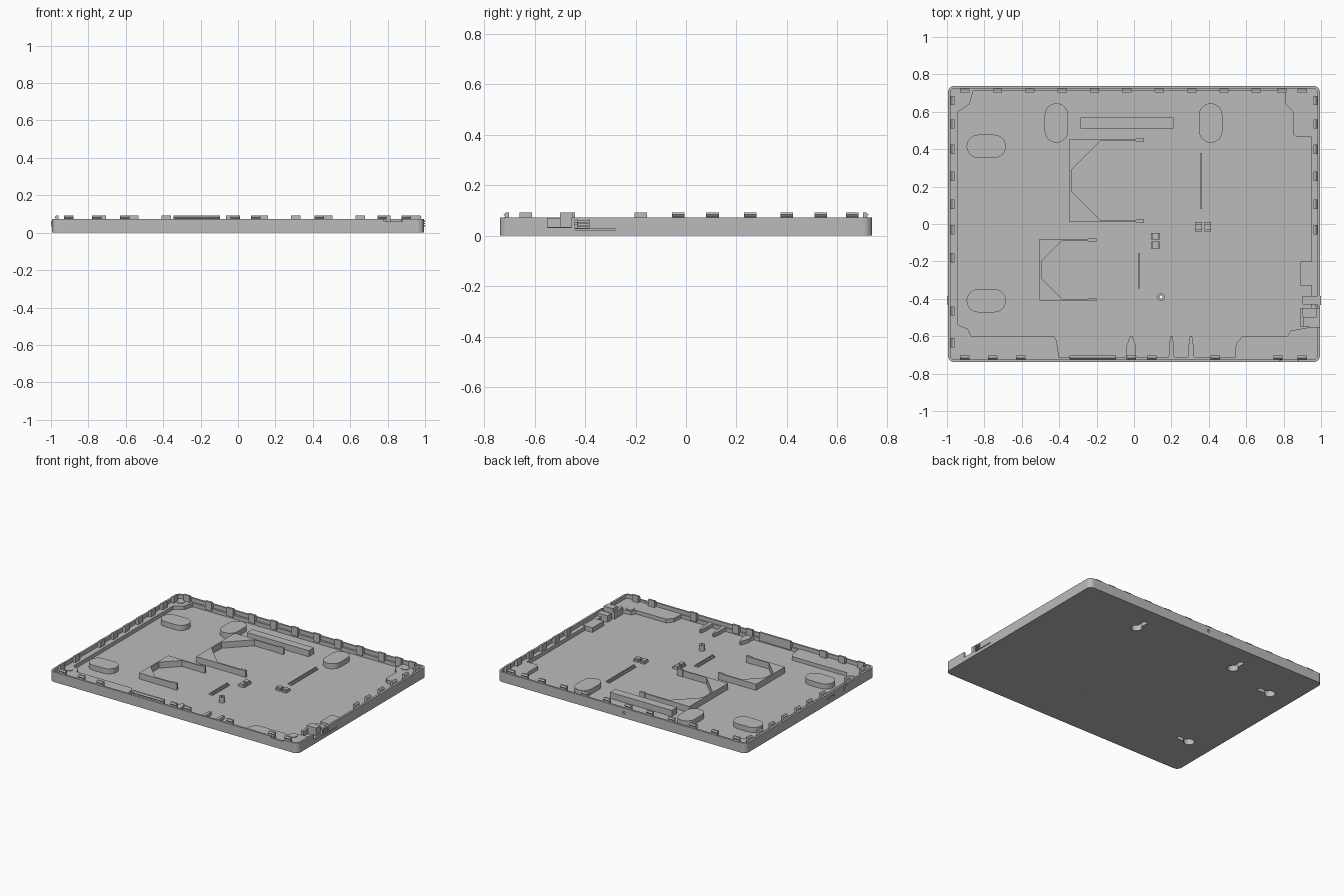
import bpy, bmesh
from math import pi, cos, sin
from mathutils import Matrix, Vector

default_cube = bpy.data.objects.get("Cube")
if default_cube:
    bpy.data.objects.remove(default_cube, do_unlink=True)

FLOOR, LEDGE, RIM, TOP = 0.018, 0.045, 0.072, 0.092
HALF_X, HALF_Y = 0.995, 0.738

grey = bpy.data.materials.new("plain grey plastic")
grey.use_nodes = True
colour = (0.5, 0.5, 0.5, 1)
grey.diffuse_color = colour
grey.node_tree.nodes["Principled BSDF"].inputs["Base Color"].default_value = colour


def add_prism(bm, points, low, high, matrix=Matrix()):
    """Extrude a closed outline from low to high."""
    bottom = [bm.verts.new(matrix @ Vector((x, y, low))) for x, y in points]
    top = [bm.verts.new(matrix @ Vector((x, y, high))) for x, y in points]
    bm.faces.new(bottom[::-1])
    bm.faces.new(top)
    count = len(points)
    for i in range(count):
        j = (i + 1) % count
        bm.faces.new((bottom[i], bottom[j], top[j], top[i]))


def finish(name, bm):
    bmesh.ops.recalc_face_normals(bm, faces=bm.faces)
    mesh = bpy.data.meshes.new(name)
    bm.to_mesh(mesh)
    bm.free()
    mesh.materials.append(grey)
    obj = bpy.data.objects.new(name, mesh)
    bpy.context.collection.objects.link(obj)
    return obj


def build(name, *prisms):
    bm = bmesh.new()
    for prism in prisms:
        add_prism(bm, *prism)
    return finish(name, bm)


def rect(x0, x1, y0, y1):
    return [(x0, y0), (x1, y0), (x1, y1), (x0, y1)]


def circle(x, y, r, n=20):
    return [(x + r * cos(2 * pi * i / n), y + r * sin(2 * pi * i / n)) for i in range(n)]


def rounded(x, y, hx, hy, r, steps=6):
    """Rounded rectangle outline; also makes the stadium shapes."""
    points = []
    for q, (sx, sy) in enumerate([(1, 1), (-1, 1), (-1, -1), (1, -1)]):
        for i in range(steps + 1):
            a = (q + i / steps) * pi / 2
            points.append((x + sx * (hx - r) + r * cos(a), y + sy * (hy - r) + r * sin(a)))
    return points


def cut(target, *prisms):
    """Carve each prism out of the target."""
    for prism in prisms:
        cutter = build("cutter", prism)
        cutter.hide_render = True
        mod = target.modifiers.new("cut", "BOOLEAN")
        mod.operation = "DIFFERENCE"
        mod.solver = "EXACT"
        mod.object = cutter
        bpy.context.view_layer.objects.active = target
        bpy.ops.object.modifier_apply(modifier=mod.name)
        bpy.data.objects.remove(cutter, do_unlink=True)


# Tray: outer shell, stepped ledge and floor
tray = build("tray", (rounded(0, 0, HALF_X, HALF_Y, 0.035), 0, RIM))
ledge = [(-0.94, -0.54), (-0.89, -0.56), (-0.87, -0.6), (-0.43, -0.6), (-0.415, -0.62),
         (-0.4, -0.715), (0.54, -0.715), (0.545, -0.64), (0.58, -0.6), (0.82, -0.6),
         (0.84, -0.57), (0.95, -0.55), (0.95, 0.465), (0.87, 0.465), (0.85, 0.48),
         (0.85, 0.6), (0.81, 0.64), (0.81, 0.7), (0.8, 0.71), (-0.86, 0.71),
         (-0.88, 0.64), (-0.91, 0.62), (-0.94, 0.6)]
cut(tray, (rounded(0, 0, HALF_X - 0.014, HALF_Y - 0.014, 0.022), LEDGE, 0.2),
    (ledge, FLOOR, 0.2))

# Side ports, slots and rim notches
cut(tray,
    (rect(0.94, 1.1, -0.55, -0.455), 0.032, 0.2),
    (rect(0.97, 1.1, -0.44, -0.385), 0.03, 0.065),
    (rect(0.985, 1.1, -0.44, -0.28), 0.022, 0.027),
    (rect(-1.1, -0.985, -0.28, -0.2), 0.03, 0.045),
    (rect(0.78, 0.88, -0.8, -0.715), 0.06, 0.2))
back_matrix = Matrix.Rotation(pi / 2, 4, "X")
cut(tray, (circle(-0.02, 0.04, 0.01, 12), -0.8, -0.73, back_matrix))

# Hollow mounting bosses with keyhole openings underneath
for name, x, y, along_x in [("rear_left_boss", 0.41, 0.54, False),
                            ("rear_right_boss", -0.415, 0.54, False),
                            ("side_rear_boss", -0.79, 0.415, True),
                            ("side_front_boss", -0.79, -0.41, True)]:
    hx, hy = (0.105, 0.0625) if along_x else (0.0625, 0.105)
    boss = build(name, (rounded(x, y, hx, hy, 0.0624), 0.008, 0.055))
    turn = Matrix.Translation((x, y, 0)) @ Matrix.Rotation(-pi / 2 if along_x else 0, 4, "Z")
    keyhole = [(0.036 * cos(a), 0.036 * sin(a) - 0.025)
               for a in [pi * (0.62 + 1.76 * i / 16) for i in range(17)]]
    keyhole += [(0.016 * cos(pi * i / 8), 0.06 + 0.016 * sin(pi * i / 8)) for i in range(9)]
    for part in (tray, boss):
        cut(part, (keyhole, -0.1, 0.045, turn))

# Hollow standoff, open through the floor
standoff = build("standoff", (circle(0.145, -0.39, 0.02), 0.01, 0.06))
for part in (tray, standoff):
    cut(part, (circle(0.145, -0.39, 0.008, 12), -0.1, 0.2))

# Screw seats in the four corners
build("corner_seats", *[(circle(x, y, 0.028), 0.03, LEDGE + 0.004)
                        for x in (-0.935, 0.865) for y in (-0.6, 0.68)])

# Snap tabs around the rim
tab_profile = [(0.012, 0.03), (0.036, 0.03), (0.036, TOP), (0.022, TOP),
               (0.014, 0.084), (0.02, 0.076), (0.012, 0.07)]


def snap_tabs(name, inward, edge, centres, length=0.05):
    n = Vector((*inward, 0))
    side = Vector((n.y, -n.x, 0))
    bm = bmesh.new()
    for c in centres:
        m = Matrix((n, (0, 0, 1), side)).transposed().to_4x4()
        m.translation = -n * edge + Vector((abs(n.y), abs(n.x), 0)) * c
        add_prism(bm, tab_profile, -length / 2, length / 2, m)
    return finish(name, bm)


snap_tabs("rear_tabs", (0, -1), HALF_Y, [-0.905] + [-0.73 + 0.173 * i for i in range(9)] + [0.79, 0.9])
snap_tabs("front_tabs", (0, 1), HALF_Y, [-0.905, -0.755, -0.605, -0.015, 0.095, 0.435, 0.77, 0.9])
snap_tabs("front_long_tab", (0, 1), HALF_Y, [-0.22], 0.25)
side_tabs = [0.66, 0.535, 0.4, 0.255, 0.105, -0.03]
snap_tabs("right_tabs", (1, 0), HALF_X, side_tabs + [-0.18, -0.465, -0.635])
snap_tabs("left_tabs", (-1, 0), HALF_X, side_tabs)

# Pointed ribs along the front edge
for name, x, w in [("wide_rib", -0.015, 0.025), ("middle_rib", 0.2, 0.013), ("outer_rib", 0.305, 0.013)]:
    build(name, ([(x - w - 0.01, -0.725), (x + w + 0.01, -0.725), (x + w, -0.7), (x + w, -0.65),
                  (x + 0.006, -0.6), (x - 0.006, -0.6), (x - w, -0.65), (x - w, -0.7)],
                 0.01, LEDGE))


# Card guides: thin arms with wedge-shaped corners and end hooks
def card_guide(name, x, tip, y0, y1, wedge, t=0.01):
    outline = [(tip, y0), (tip, y0 + t), (x + t + wedge, y0 + t), (x + t, y0 + t + wedge),
               (x + t, y1 - t - wedge), (x + t + wedge, y1 - t), (tip, y1 - t),
               (tip, y1), (x, y1), (x, y0)]
    build(name, (outline, 0.01, 0.062))
    build(name + "_hooks", *[(rect(tip - 0.04, tip + 0.004, y - 0.008, y + 0.008), 0.01, 0.066)
                             for y in (y0 + t / 2, y1 - t / 2)])


card_guide("large_guide", -0.345, 0.05, 0.012, 0.455, 0.155)
card_guide("small_guide", -0.505, -0.205, -0.41, -0.08, 0.11)

# Raised block and ribbed connector bars
build("raised_block", (rect(-0.285, 0.21, 0.51, 0.57), 0.01, 0.062))
for name, x, y0, y1 in [("long_bar", 0.36, 0.08, 0.38), ("short_bar", 0.025, -0.345, -0.155)]:
    build(name, (rect(x - 0.014, x + 0.014, y0, y1), 0.01, 0.026),
          (rect(x - 0.004, x + 0.004, y0, y1), 0.02, 0.036))

# Small paired clips
build("paired_clips",
      *[(rect(x - 0.018, x + 0.018, -0.04, 0.01), 0.01, 0.03) for x in (0.345, 0.395)],
      *[(rect(x - 0.018, x + 0.018, -0.03, 0), 0.02, 0.04) for x in (0.345, 0.395)],
      *[(rect(0.09, 0.14, y - 0.018, y + 0.018), 0.01, 0.03) for y in (-0.065, -0.112)],
      *[(rect(0.1, 0.13, y - 0.018, y + 0.018), 0.02, 0.04) for y in (-0.065, -0.112)])

# Port housing, button with fins, and side block
build("port_housing",
      (rect(0.89, 0.985, -0.55, -0.45), 0.01, 0.034),
      (rect(0.89, 0.91, -0.55, -0.45), 0.03, 0.07),
      (rect(0.9, 0.975, -0.5, -0.45), 0.03, TOP))
build("button_fins", (rect(0.9, 0.985, -0.43, -0.385), 0.01, 0.066),
      *[(rect(0.98, 1, -0.432, -0.386), z, z + 0.006) for z in (0.034, 0.046, 0.058)])
build("side_block", (rect(0.89, 0.965, -0.33, -0.2), 0.01, 0.052))
build("right_nub", (rect(-1, -0.98, -0.43, -0.385), 0.034, 0.062))
